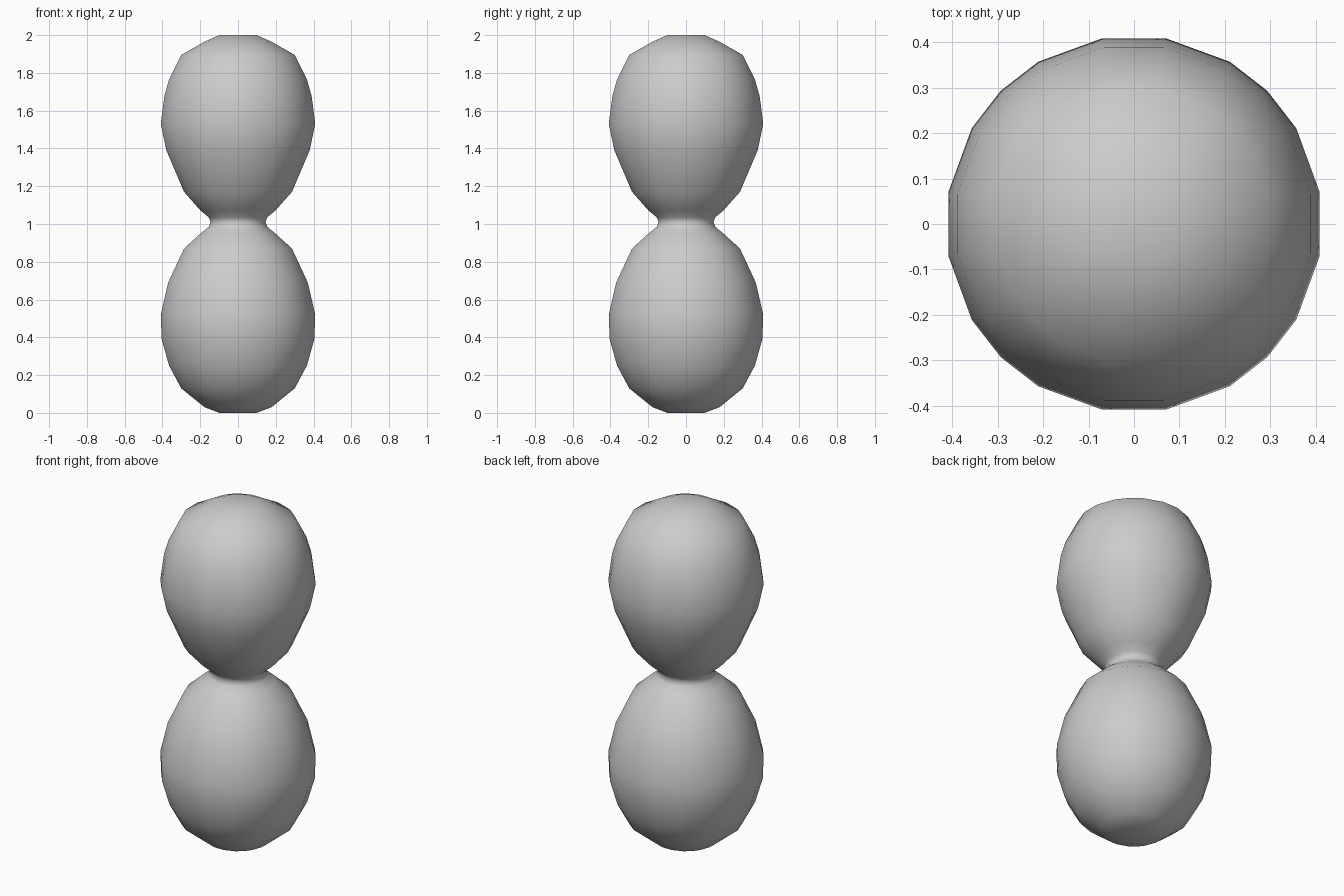
import bpy
import bmesh
import math

if "Cube" in bpy.data.objects:
    bpy.data.objects.remove(bpy.data.objects["Cube"])

# Side profile (radius, height): two egg-shaped lobes meeting in a thin neck
profile = [(0.10, 0.0), (0.18, 0.03), (0.305, 0.13), (0.37, 0.25), (0.41, 0.39),
           (0.415, 0.52), (0.375, 0.69), (0.29, 0.87), (0.195, 0.955),
           (0.157, 0.985), (0.148, 1.01), (0.157, 1.035),
           (0.20, 1.07), (0.29, 1.17), (0.385, 1.39), (0.415, 1.53), (0.395, 1.68),
           (0.37, 1.765), (0.305, 1.895), (0.18, 1.965), (0.10, 2.0)]

# Faceted round outline, one quadrant repeated four times
quadrant = [math.radians(a) for a in (9.7, 30.6, 45, 59.4, 80.3)]
angles = [q * math.pi / 2 + a for q in range(4) for a in quadrant]
sides = len(angles)

# Body: rings bridged into one skin
bm = bmesh.new()
rings = [[bm.verts.new((r * math.cos(a), r * math.sin(a), z)) for a in angles]
         for r, z in profile]
for low, high in zip(rings, rings[1:]):
    for i in range(sides):
        j = (i + 1) % sides
        bm.faces.new((low[i], low[j], high[j], high[i]))
# Small flat caps at the bottom and top
bm.faces.new(rings[0][::-1])
bm.faces.new(rings[-1])
for f in bm.faces:
    f.smooth = True

mesh = bpy.data.meshes.new("double_lobed_body")
bm.to_mesh(mesh)
bm.free()
body = bpy.data.objects.new("double_lobed_body", mesh)
bpy.context.collection.objects.link(body)
